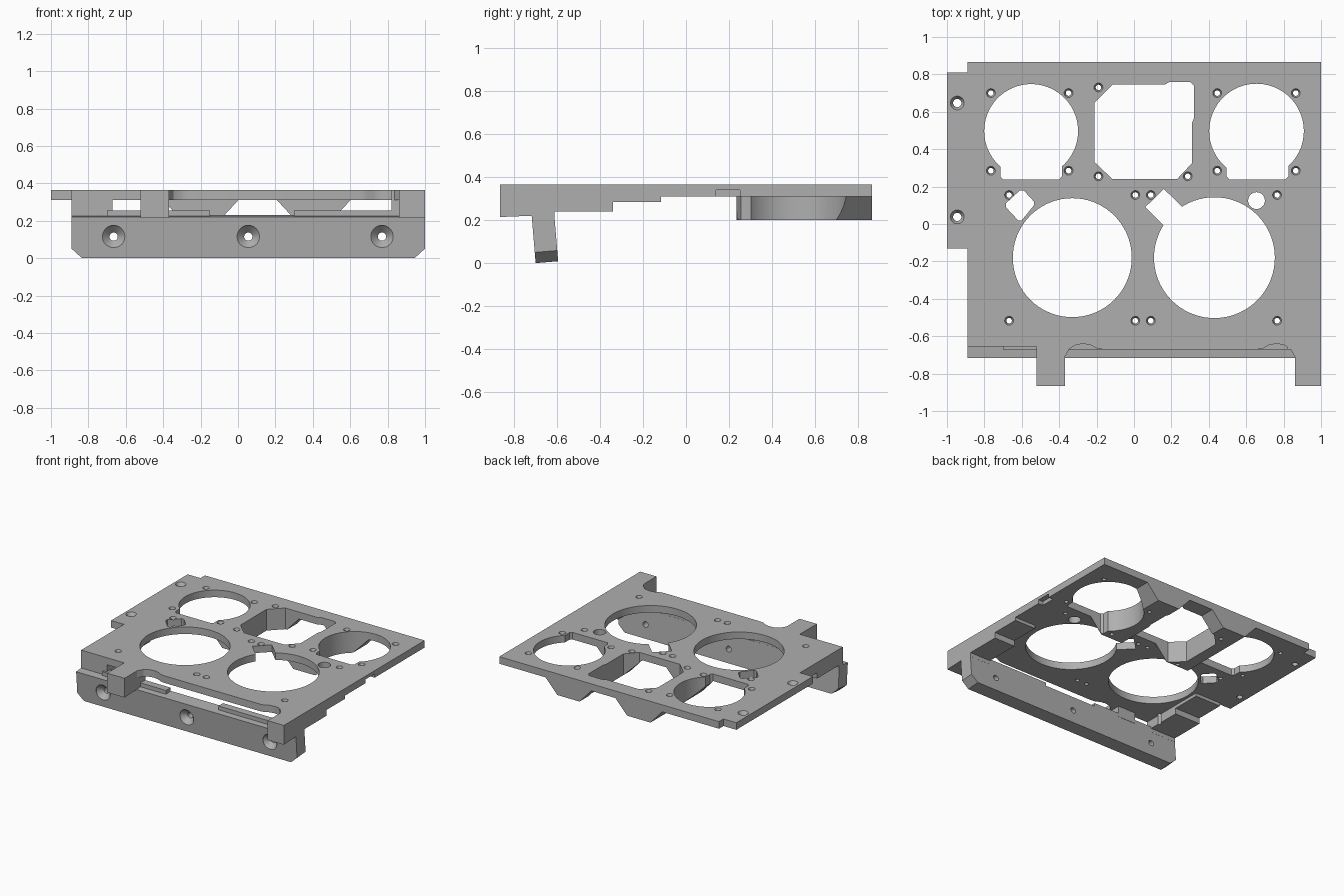
import bpy, bmesh, math
from mathutils import Matrix, Vector

cube = bpy.data.objects.get("Cube")
if cube:
    bpy.data.objects.remove(cube)

grey = bpy.data.materials.new("plain grey")
grey.use_nodes = True
colour = (0.43, 0.43, 0.43, 1)
grey.diffuse_color = colour
grey.node_tree.nodes["Principled BSDF"].inputs["Base Color"].default_value = colour

TOP, UNDER = 0.365, 0.31
parts = []
holes = bpy.data.collections.new("hole_cutters")
notches = bpy.data.collections.new("notch_cutters")


def finish(name, bm, group=None):
    bmesh.ops.recalc_face_normals(bm, faces=bm.faces)
    mesh = bpy.data.meshes.new(name)
    bm.to_mesh(mesh)
    bm.free()
    mesh.materials.append(grey)
    ob = bpy.data.objects.new(name, mesh)
    if group:
        group.objects.link(ob)
        ob.hide_render = True
    else:
        bpy.context.scene.collection.objects.link(ob)
        parts.append(ob)
    return ob


def prism(name, pts, lo, hi, plane="xy", group=None):
    """Extrude an outline between two levels across its plane."""
    place = {"xy": lambda a, b, t: (a, b, t),
             "xz": lambda a, b, t: (a, t, b)}[plane]
    bm = bmesh.new()
    face = bm.faces.new([bm.verts.new(place(a, b, lo)) for a, b in pts])
    new = bmesh.ops.extrude_face_region(bm, geom=[face])["geom"]
    shift = Vector(place(0, 0, hi - lo))
    bmesh.ops.translate(bm, vec=shift, verts=[v for v in new if isinstance(v, bmesh.types.BMVert)])
    return finish(name, bm, group)


def box(name, x0, x1, y0, y1, z0, z1, group=None):
    return prism(name, [(x0, y0), (x1, y0), (x1, y1), (x0, y1)], z0, z1, "xy", group)


def lathe(name, x, y, z, steps, sides=24, along_y=False):
    """Stack rings of (radius, height) into a solid hole cutter."""
    bm = bmesh.new()
    rings = []
    for r, h in steps:
        ring = []
        for i in range(sides):
            a = math.tau * i / sides
            u, v = r * math.cos(a), r * math.sin(a)
            ring.append(bm.verts.new((x + u, y + h, z + v) if along_y else (x + u, y + v, z + h)))
        rings.append(ring)
    for low, high in zip(rings, rings[1:]):
        for i in range(sides):
            j = (i + 1) % sides
            bm.faces.new((low[i], low[j], high[j], high[i]))
    bm.faces.new(rings[0])
    bm.faces.new(rings[-1])
    return finish(name, bm, holes)


# Main plate, with two forward tabs and scooped corners between them
scoop = [(-.37, -.71), (-.345, -.667), (-.31, -.646), (-.27, -.64), (-.23, -.648), (-.2, -.665), (-.17, -.67)]
mirrored = [(.49 - x, y) for x, y in reversed(scoop)]
outline = ([(-.89, -.655), (-.52, -.655), (-.52, -.865), (-.37, -.865)] + scoop + mirrored
           + [(.86, -.865), (1, -.865), (1, .865), (-.89, .865), (-.89, .81), (-1, .81), (-1, -.13), (-.89, -.13)])
prism("main_plate", outline, UNDER, TOP)

# Tab blocks and stepped side rails
for side, x0, x1 in (("left", .86, 1), ("right", -.52, -.37)):
    tab = box(side + "_front_tab", x0, x1, -.865, -.61, .225, TOP - .001)
    for v in tab.data.vertices:
        if v.co.z < .3 and v.co.y < -.8:
            v.co.z = .215
for side, x0, x1, front in (("left", .82, 1, -.67), ("right", -.89, -.67, -.655)):
    box(side + "_rail_deep", x0, x1, front, -.34, .24, TOP - .002)
    box(side + "_rail_shallow", x0, x1, -.35, -.115, .285, TOP - .002)
    box(side + "_rail_foot", x0, x1, front, -.61, .21, .25)

# Tilted front flange with clipped lower corners, and raised ledges on it
flange = prism("front_flange", [(-.89, .221), (1, .221), (1, .05), (.945, 0), (-.835, 0), (-.89, .05)],
               -.717, -.612, "xz")
pivot = Matrix.Translation((0, -.717, .221))
flange.data.transform(pivot @ Matrix.Rotation(.083, 4, "X") @ pivot.inverted())
box("right_flange_ledge", -.7, -.15, -.67, -.613, .2, .255)
box("left_flange_ledge", .3, .9, -.67, -.613, .2, .255)

# Tapered webs hanging under the back half
for side, x0, x1 in (("left", .21, .6), ("right", -.4, .0)):
    prism(side + "_back_web", [(x0 - .02, UNDER + .02), (x0 + .1, .2), (x1 - .1, .2), (x1 + .02, UNDER + .02)],
          .235, .865, "xz")

# Large round openings
for x, y, r in ((-.33, -.18, .318), (.43, -.18, .323), (-.55, .497, .251), (.655, .497, .253)):
    lathe("round_opening", x, y, 0, [(r, .1), (r, .5)], 72)
lathe("cable_hole", .655, .125, 0, [(.045, .1), (.045, .5)])

# Flat-bottomed ends of the back openings
for x in (-.55, .66):
    prism("flat_end", [(x - .15, .238), (x + .15, .238), (x + .165, .255), (x + .165, .32),
                       (x - .165, .32), (x - .165, .255)], .1, .5, "xy", notches)

# Middle opening
prism("middle_opening", [(-.21, .33), (-.115, .24), (.23, .24), (.31, .325), (.31, .54), (.32, .565),
                         (.32, .74), (.3, .76), (.19, .76), (.165, .745), (-.115, .745), (-.21, .65)],
      .1, .5, "xy", holes)

# Angled notch on the front left opening, and angled slot beside the other
prism("angled_notch", [(.06, .09), (.16, .187), (.3, .05), (.2, -.05)], .1, .5, "xy", notches)
prism("angled_slot", [(-.685, .09), (-.685, .11), (-.61, .18), (-.59, .18), (-.535, .12), (-.535, .1),
                      (-.6, .02), (-.62, .02)], .1, .5, "xy", holes)

# Countersunk screw holes through the plate
screws = [(x, y) for x in (-.765, -.35, .445, .865) for y in (.7, .285)]
screws += [(x, y) for x in (-.668, .007, .09, .765) for y in (.155, -.517)]
screws += [(-.19, .73), (-.19, .255), (.287, .255)]
for x, y in screws:
    lathe("screw_hole", x, y, 0, [(.015, .1), (.015, .345), (.024, TOP), (.024, .5)], 16)
for y in (.647, .038):
    lathe("large_screw_hole", -.945, y, 0, [(.022, .1), (.022, .34), (.037, TOP), (.037, .5)])
for x in (-.665, .055, .77):
    lathe("flange_hole", x, -.71, .115, [(.06, -.1), (.06, .005), (.022, .045), (.022, .3)], 32, True)

# Small groove in the left edge
box("edge_groove", .96, 1.1, .14, .25, .3, .34, notches)

# Cut every part, then drop the cutters
for ob in parts:
    for group in (holes, notches):
        cut = ob.modifiers.new("cut", "BOOLEAN")
        cut.operation = "DIFFERENCE"
        cut.solver = "EXACT"
        cut.operand_type = "COLLECTION"
        cut.collection = group
for group in (holes, notches):
    bpy.context.scene.collection.children.link(group)
bpy.context.view_layer.update()
graph = bpy.context.evaluated_depsgraph_get()
results = [(ob, bpy.data.meshes.new_from_object(ob.evaluated_get(graph))) for ob in parts]
for ob, mesh in results:
    ob.modifiers.clear()
    ob.data = mesh
for group in (holes, notches):
    for ob in list(group.objects):
        bpy.data.objects.remove(ob)
    bpy.data.collections.remove(group)

# Smooth the round walls only
bpy.ops.object.select_all(action="DESELECT")
for ob in parts:
    ob.select_set(True)
bpy.context.view_layer.objects.active = parts[0]
bpy.ops.object.shade_smooth_by_angle(angle=math.radians(25))
